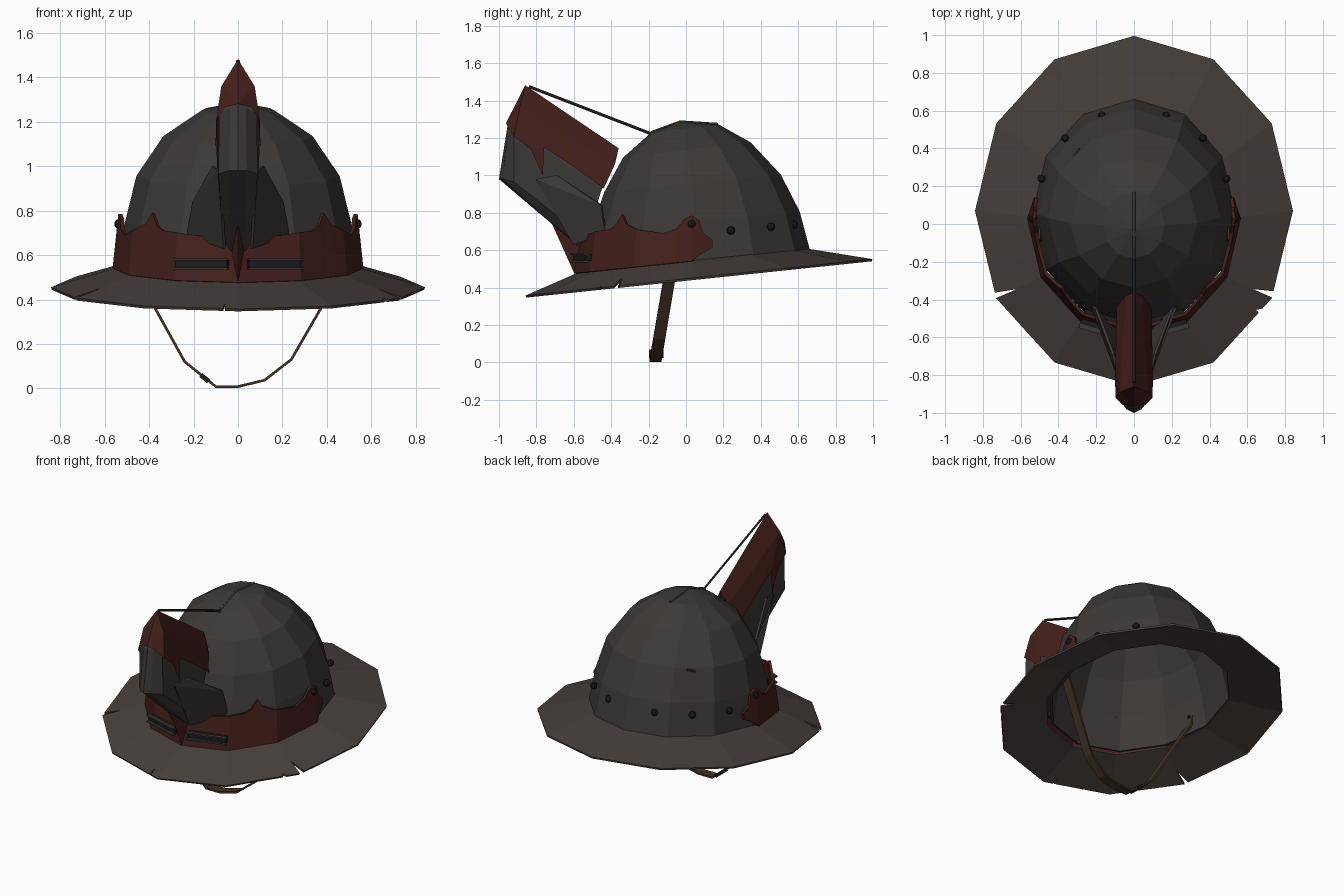
import bpy, bmesh
from math import sin, cos, radians, floor
from mathutils import Vector

if "Cube" in bpy.data.objects:
    bpy.data.objects.remove(bpy.data.objects["Cube"])


def mat(name, rgb):
    m = bpy.data.materials.new(name)
    m.diffuse_color = (*rgb, 1)
    m.use_nodes = True
    m.node_tree.nodes["Principled BSDF"].inputs["Base Color"].default_value = m.diffuse_color
    return m


STEEL = mat("dark_steel", (0.045, 0.041, 0.038))
BRIM = mat("brim_brown", (0.062, 0.050, 0.045))
RED = mat("worn_red", (0.056, 0.014, 0.011))
DARK = mat("black_metal", (0.012, 0.012, 0.012))
LEATHER = mat("leather", (0.05, 0.032, 0.018))


def make(name, verts, faces, material, mirror=False, thick=0):
    bm = bmesh.new()
    vs = [bm.verts.new(v) for v in verts]
    for f in faces:
        bm.faces.new([vs[i] for i in f])
    bmesh.ops.recalc_face_normals(bm, faces=bm.faces[:])
    me = bpy.data.meshes.new(name)
    bm.to_mesh(me)
    bm.free()
    ob = bpy.data.objects.new(name, me)
    bpy.context.collection.objects.link(ob)
    if material:
        me.materials.append(material)
    if mirror:
        ob.modifiers.new("mirror", 'MIRROR')
    if thick:
        s = ob.modifiers.new("thickness", 'SOLIDIFY')
        s.thickness, s.offset = thick, 0
    return ob


def cut(ob, outline, z0, z1):
    # subtract a vertical prism
    n = len(outline)
    verts = [(x, y, z) for z in (z0, z1) for x, y in outline]
    faces = [range(n), range(n, 2 * n)] + [(i, (i + 1) % n, n + (i + 1) % n, n + i) for i in range(n)]
    cutter = make("cutter", verts, faces, None)
    cutter.hide_render = True
    cutter.hide_set(True)
    b = ob.modifiers.new("notch", 'BOOLEAN')
    b.operation, b.object, b.solver = 'DIFFERENCE', cutter, 'EXACT'


def ring(cy, rx, ry, z, slope):
    return [(rx * sin(radians(30 * k)), cy - ry * cos(radians(30 * k)),
             z + slope * (cy - ry * cos(radians(30 * k)))) for k in range(12)]


def bridge(n):
    return [(12 * r + k, 12 * r + (k + 1) % 12, 12 * r + 12 + (k + 1) % 12, 12 * r + 12 + k)
            for r in range(n - 1) for k in range(12)]


# twelve-sided skull dome, tilted like the brim
levels = [(.06, .53, .595, .53, .105), (.05, .50, .55, .745, .10), (.035, .45, .465, .95, .10),
          (.005, .33, .335, 1.13, .12), (-.005, .16, .175, 1.245, .12)]
verts = sum((ring(*l) for l in levels), []) + [(0, -.03, 1.28)]
faces = bridge(5) + [(48 + k, 48 + (k + 1) % 12, 60) for k in range(12)]
make("dome", verts, faces, STEEL, thick=.016)

# sloping brim with torn notches
brim = make("brim", ring(.035, .54, .61, .535, .105) + ring(.07, .84, .925, .442, .105),
            bridge(2), BRIM, thick=.012)
for outline in ([(-.78, -.37), (-.62, -.345), (-.76, -.405)],
                [(.78, -.36), (.63, -.345), (.78, -.41)],
                [(.76, -.43), (.645, -.455), (.70, -.50)],
                [(-.075, -.92), (-.062, -.79), (-.05, -.92)]):
    cut(brim, outline, .2, .7)


# ragged red band around the front half
def band_pt(t, z):
    k = floor(t / 30)
    f = t / 30 - k
    h = max(0, (z - .5) / .28)
    a, b = (Vector(ring(.03, .56 - .03 * h, .62 - .05 * h, 0, 0)[i]) for i in (k, k + 1))
    p = a.lerp(b, f)
    return (p.x, p.y, z)


edge = [(0, .66), (15, .68), (30, .70), (40, .71), (44, .73), (48, .79), (52, .74), (60, .71), (68, .70),
        (75, .69), (82, .715), (86, .765), (90, .785), (94, .76), (96, .69), (101, .655)]
ends = {94: .575, 96: .585, 101: .615}
verts = []
for t, top in edge:
    base = ends.get(t, .537 + .105 * band_pt(t, .52)[1])
    verts += [band_pt(t, base), band_pt(t, top)]
make("front_band", verts, [(2 * i, 2 * i + 2, 2 * i + 3, 2 * i + 1) for i in range(len(edge) - 1)],
     RED, True, .018)

# red keel on the centre of the band
make("band_keel", [(0, -.597, .475), (0, -.725, .76), (.042, -.57, .48), (.037, -.55, .65), (0, -.53, .66)],
     [(0, 1, 3, 2), (1, 4, 3)], RED, True)

# framed slots on the two front facets
d = Vector((.275, .08, 0)).normalized()
nrm = Vector((d.y, -d.x, 0))
mid = Vector((.16, -.545, .56))


def slot(name, hl, hd, hh, off, z, material):
    c = mid + nrm * off + Vector((0, 0, z))
    v = [c + d * hl * a + nrm * hd * b + Vector((0, 0, hh * e)) for a in (-1, 1) for b in (-1, 1) for e in (-1, 1)]
    make(name, v, [(0, 1, 3, 2), (4, 6, 7, 5), (0, 4, 5, 1), (2, 3, 7, 6), (0, 2, 6, 4), (1, 5, 7, 3)],
         material, True)


slot("slot_opening", .122, .045, .018, -.02, 0, DARK)
slot("slot_frame_top", .127, .012, .005, .03, .02, STEEL)
slot("slot_frame_bottom", .127, .012, .005, .03, -.02, STEEL)

# crest body projecting forward from the dome
body = [(0, -.84, 1.46), (0, -.37, 1.12), (.085, -.92, 1.24), (.08, -.45, .93), (.035, -.95, 1.26),
        (0, -.955, 1.26), (.04, -.98, .98), (0, -1.0, .98), (.088, -.92, .965), (.035, -.57, .62),
        (0, -.575, .62), (.07, -.53, .66)]
make("crest_body", body, [(0, 1, 3, 2), (2, 3, 11, 8), (0, 2, 4, 5), (4, 2, 8, 6), (5, 4, 6, 7),
                          (6, 8, 11, 9), (7, 6, 9, 10), (1, 10, 9, 11, 3)], STEEL, True)

# flared side plates bracing the crest
make("crest_brace", [(.085, -.80, .98), (.11, -.69, 1.0), (.2, -.45, .84), (.225, -.43, .69), (.06, -.60, .63)],
     [(0, 1, 2), (0, 2, 3, 4)], STEEL, True, .014)

# torn red cover over the crest
cap = [(0, -.86, 1.482), (0, -.36, 1.145), (.045, -.38, 1.06), (.075, -.89, 1.36), (.092, -.44, .93),
       (.096, -.62, 1.06), (.099, -.76, 1.15), (.102, -.765, 1.0), (.1, -.83, 1.14), (.098, -.92, 1.21),
       (.06, -.957, 1.265), (0, -.962, 1.28)]
make("crest_cover", cap, [(0, 1, 2, 3), (3, 2, 4, 5), (3, 5, 6), (3, 6, 8), (6, 7, 8), (3, 8, 9),
                          (0, 3, 11), (3, 9, 10, 11)], RED, True)


# stay rod from crest tip to dome, and ridge strip over the crown
def bar(name, pts, r, material):
    cu = bpy.data.curves.new(name, 'CURVE')
    cu.dimensions, cu.bevel_depth, cu.bevel_resolution, cu.use_fill_caps = '3D', r, 0, True
    s = cu.splines.new('POLY')
    s.points.add(len(pts) - 1)
    for p, co in zip(s.points, pts):
        p.co = (*co, 1)
    cu.materials.append(material)
    ob = bpy.data.objects.new(name, cu)
    bpy.context.collection.objects.link(ob)


bar("stay_rod", [(0, -.84, 1.475), (0, -.18, 1.22)], .008, DARK)
bar("crown_ridge", [(0, -.2, 1.215), (0, -.18, 1.23), (0, -.03, 1.285), (0, .17, 1.272)], .009, STEEL)
bar("dome_scratch", [(-.36, .26, .93), (-.34, .33, .955), (-.29, .40, .985)], .006, BRIM)

# rivets around the dome
for i, (x, y, z) in enumerate([(.535, .03, .74), (.49, .24, .705), (.365, .455, .725), (.17, .575, .735)]):
    for s in (-1, 1):
        bpy.ops.mesh.primitive_uv_sphere_add(segments=8, ring_count=5, radius=.023, location=(s * x, y, z))
        bpy.context.object.name = "rivet"
        bpy.context.object.data.materials.append(DARK)

# hanging chin strap with buckle
path = [(-.50, .68), (-.485, .56), (-.37, .355), (-.24, .12), (-.10, .008), (0, .008), (.12, .037),
        (.24, .13), (.37, .355), (.485, .56), (.50, .68)]
verts = [(x, -.165 + .17 * z + w, z) for x, z in path for w in (-.032, .032)]
make("chin_strap", verts, [(2 * i, 2 * i + 1, 2 * i + 3, 2 * i + 2) for i in range(len(path) - 1)],
     LEATHER, thick=.012)
bpy.ops.mesh.primitive_cube_add(size=1, location=(-.15, -.158, .046), rotation=(0, radians(39), 0))
buckle = bpy.context.object
buckle.name = "strap_buckle"
buckle.scale = (.045, .078, .022)
buckle.data.materials.append(DARK)
for s in (-1, 1):
    bpy.ops.mesh.primitive_uv_sphere_add(segments=8, ring_count=5, radius=.012, location=(s * .484, -.055, .63))
    bpy.context.object.name = "strap_rivet"
    bpy.context.object.data.materials.append(DARK)
